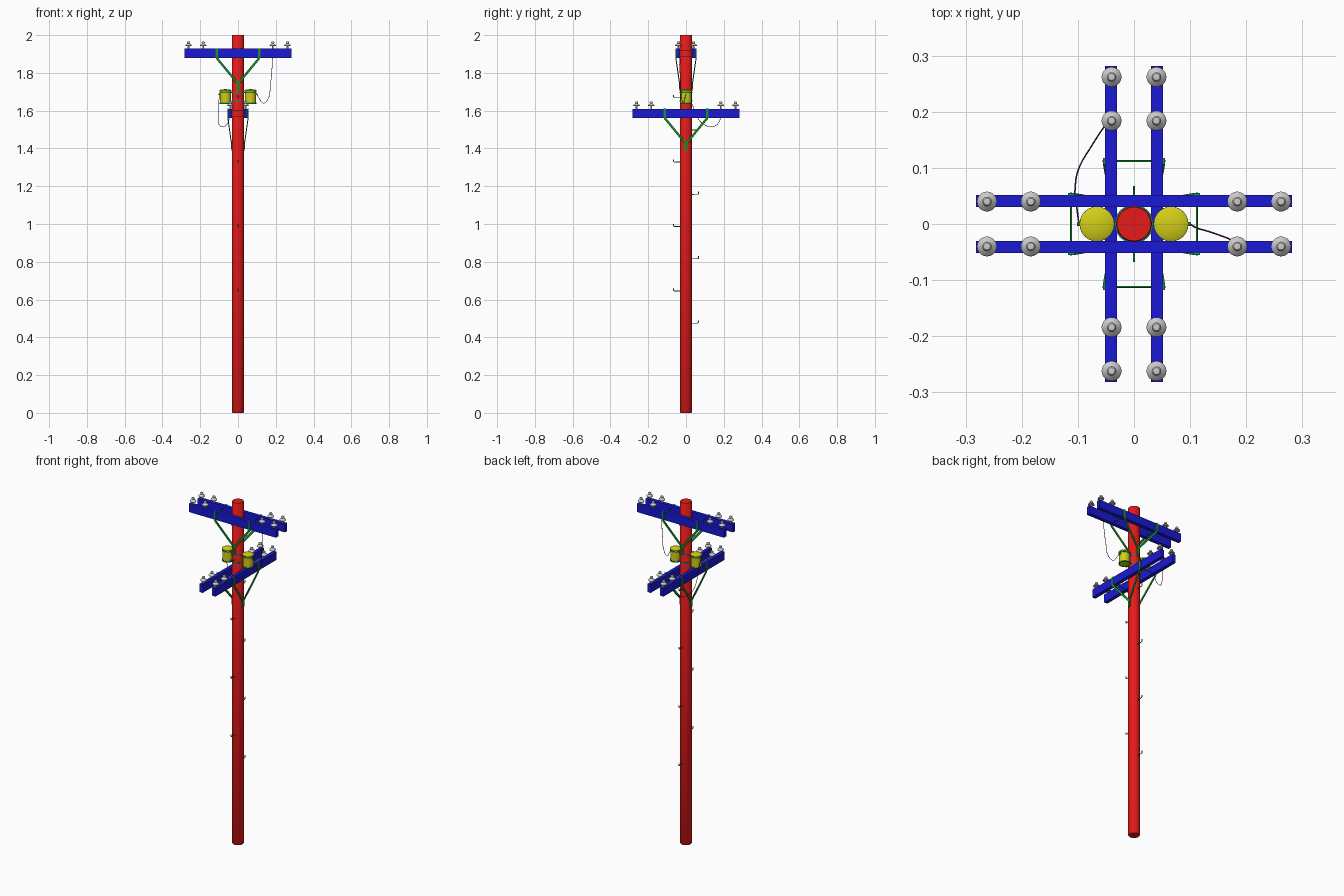
import bpy, bmesh, math
from mathutils import Vector, Matrix

if "Cube" in bpy.data.objects:
    bpy.data.objects.remove(bpy.data.objects["Cube"])


def mat(name, c):
    m = bpy.data.materials.new(name)
    m.diffuse_color = (*c, 1)
    m.use_nodes = True
    m.node_tree.nodes["Principled BSDF"].inputs["Base Color"].default_value = m.diffuse_color
    return m


RED = mat("pole_red", (0.8, 0.01, 0.01))
BLUE = mat("arm_blue", (0.01, 0.01, 0.65))
GREEN = mat("metal_green", (0.01, 0.3, 0.02))
YELLOW = mat("can_yellow", (0.65, 0.62, 0.01))
TEAL = mat("band_teal", (0.0, 0.3, 0.25))
PURPLE = mat("wire_purple", (0.12, 0.01, 0.12))


def finish(name, bm, m=None, M=Matrix(), smooth=True):
    bmesh.ops.recalc_face_normals(bm, faces=bm.faces)
    me = bpy.data.meshes.new(name)
    bm.transform(M)
    bm.to_mesh(me)
    bm.free()
    ob = bpy.data.objects.new(name, me)
    bpy.context.collection.objects.link(ob)
    if m:
        me.materials.append(m)
    if smooth:
        bpy.ops.object.select_all(action='DESELECT')
        ob.select_set(True)
        bpy.context.view_layer.objects.active = ob
        bpy.ops.object.shade_smooth_by_angle(angle=math.radians(40))
    return ob


def lathe(name, profile, m=None, M=Matrix(), n=24):
    bm = bmesh.new()
    vs = [bm.verts.new((r, 0, z)) for r, z in profile]
    es = [bm.edges.new(e) for e in zip(vs, vs[1:])]
    bmesh.ops.spin(bm, geom=vs + es, cent=(0, 0, 0), axis=(0, 0, 1),
                   angle=2 * math.pi, steps=n, use_duplicate=False)
    bmesh.ops.remove_doubles(bm, verts=bm.verts, dist=1e-5)
    return finish(name, bm, m, M)


def add_bar(bm, p, q, w, t, normal):
    # flat bar from p to q, thickness t along the normal
    p, q = Vector(p), Vector(q)
    z = (q - p).normalized()
    x = Vector(normal).cross(z).normalized()
    y = z.cross(x)
    R = Matrix((x, y, z)).transposed().to_4x4()
    S = Matrix.Diagonal((w, t, (q - p).length, 1))
    bmesh.ops.create_cube(bm, size=1, matrix=Matrix.Translation((p + q) / 2) @ R @ S)


def tube(name, pts, r, m, smooth_path=True, M=Matrix()):
    cu = bpy.data.curves.new(name, 'CURVE')
    cu.dimensions = '3D'
    cu.bevel_depth = r
    cu.bevel_resolution = 2
    cu.use_fill_caps = True
    if smooth_path:
        sp = cu.splines.new('BEZIER')
        sp.bezier_points.add(len(pts) - 1)
        for b, p in zip(sp.bezier_points, pts):
            b.co = M @ Vector(p)
            b.handle_left_type = b.handle_right_type = 'AUTO'
        sp.resolution_u = 8
    else:
        sp = cu.splines.new('POLY')
        sp.points.add(len(pts) - 1)
        for b, p in zip(sp.points, pts):
            b.co = (*(M @ Vector(p)), 1)
    ob = bpy.data.objects.new(name, cu)
    bpy.context.collection.objects.link(ob)
    cu.materials.append(m)
    return ob


# Pole
lathe("pole", [(0, 0), (0.028, 0), (0.032, 0.005), (0.032, 1.997), (0.030, 2), (0, 2)], RED, n=32)

INSULATOR = [(0, 0.018), (0.0045, 0.018), (0.0045, 0.033), (0.0165, 0.032), (0.0178, 0.035),
             (0.0155, 0.039), (0.009, 0.042), (0.0065, 0.046), (0.0085, 0.049),
             (0.0085, 0.053), (0.006, 0.056), (0, 0.057)]


# Crossarm pair with braces, bolts and insulators
def crossarms(tag, M):
    for s in (-1, 1):
        bm = bmesh.new()
        bmesh.ops.create_cube(bm, size=1, matrix=Matrix.Translation((0, 0.041 * s, 0))
                              @ Matrix.Diagonal((0.564, 0.021, 0.048, 1)))
        finish(tag + "_crossarm", bm, BLUE, M, False)
        for x in (-0.262, -0.184, 0.184, 0.262):
            lathe(tag + "_insulator", INSULATOR, None,
                  M @ Matrix.Translation((x, 0.04 * s, 0.006)), 20)
        bm = bmesh.new()
        n = (0, s, 0)
        for d in (-1, 1):
            top, knee = (0.112 * d, 0.0535 * s, 0.025), (0.112 * d, 0.0535 * s, -0.026)
            foot = (0, 0.034 * s, -0.162)
            add_bar(bm, top, knee, 0.012, 0.004, n)
            add_bar(bm, knee, foot, 0.012, 0.004, n)
        add_bar(bm, (0, 0.034 * s, -0.155), (0, 0.033 * s, -0.199), 0.014, 0.005, n)
        finish(tag + "_brace", bm, GREEN, M, False)
        for z in (0.014, -0.016):
            tube(tag + "_bolt", [(0.112 * s, -0.056, z), (0.112 * s, 0.056, z)],
                 0.0018, GREEN, False, M)


crossarms("upper", Matrix.Translation((0, 0, 1.904)))
crossarms("lower", Matrix.Translation((0, 0, 1.586)) @ Matrix.Rotation(math.pi / 2, 4, 'Z'))

# Transformer cans with rims, outer terminal and mounting bands
for s in (-1, 1):
    T = Matrix.Translation((0.066 * s, 0, 0))
    lathe("transformer_can", [(0, 1.638), (0.029, 1.638), (0.029, 1.703), (0.031, 1.703),
                              (0.031, 1.708), (0.024, 1.712), (0, 1.714)], YELLOW, T)
    for z in (1.636, 1.694):
        lathe("transformer_rim", [(0.028, z), (0.0312, z), (0.0312, z + 0.007),
                                  (0.028, z + 0.007), (0.028, z)], GREEN, T)
    tube("transformer_terminal", [(0.09 * s, 0, 1.687), (0.102 * s, 0, 1.687)], 0.004, GREEN, False)
for z in (1.648, 1.694):
    lathe("mounting_band", [(0.031, z), (0.0345, z), (0.0345, z + 0.006),
                            (0.031, z + 0.006), (0.031, z)], TEAL)

# Hanging wires
tube("upper_wire", [(0.1, 0, 1.688), (0.112, -0.007, 1.665), (0.135, -0.014, 1.64),
                    (0.158, -0.022, 1.66), (0.172, -0.028, 1.74), (0.181, -0.034, 1.84),
                    (0.184, -0.04, 1.938)], 0.0014, PURPLE)
tube("lower_wire", [(-0.098, 0, 1.687), (-0.102, 0.03, 1.64), (-0.105, 0.062, 1.56),
                    (-0.098, 0.1, 1.524), (-0.075, 0.14, 1.515), (-0.052, 0.175, 1.54),
                    (-0.041, 0.184, 1.618)], 0.0014, PURPLE)

# Climbing steps alternate front and back
for i in range(8):
    z, s = 0.475 + i * 0.1705, 1 if i % 2 == 0 else -1
    tube("climbing_step", [(0, 0.028 * s, z), (0, 0.062 * s, z), (0, 0.066 * s, z + 0.004),
                           (0, 0.066 * s, z + 0.014)], 0.0022, GREEN, False)
